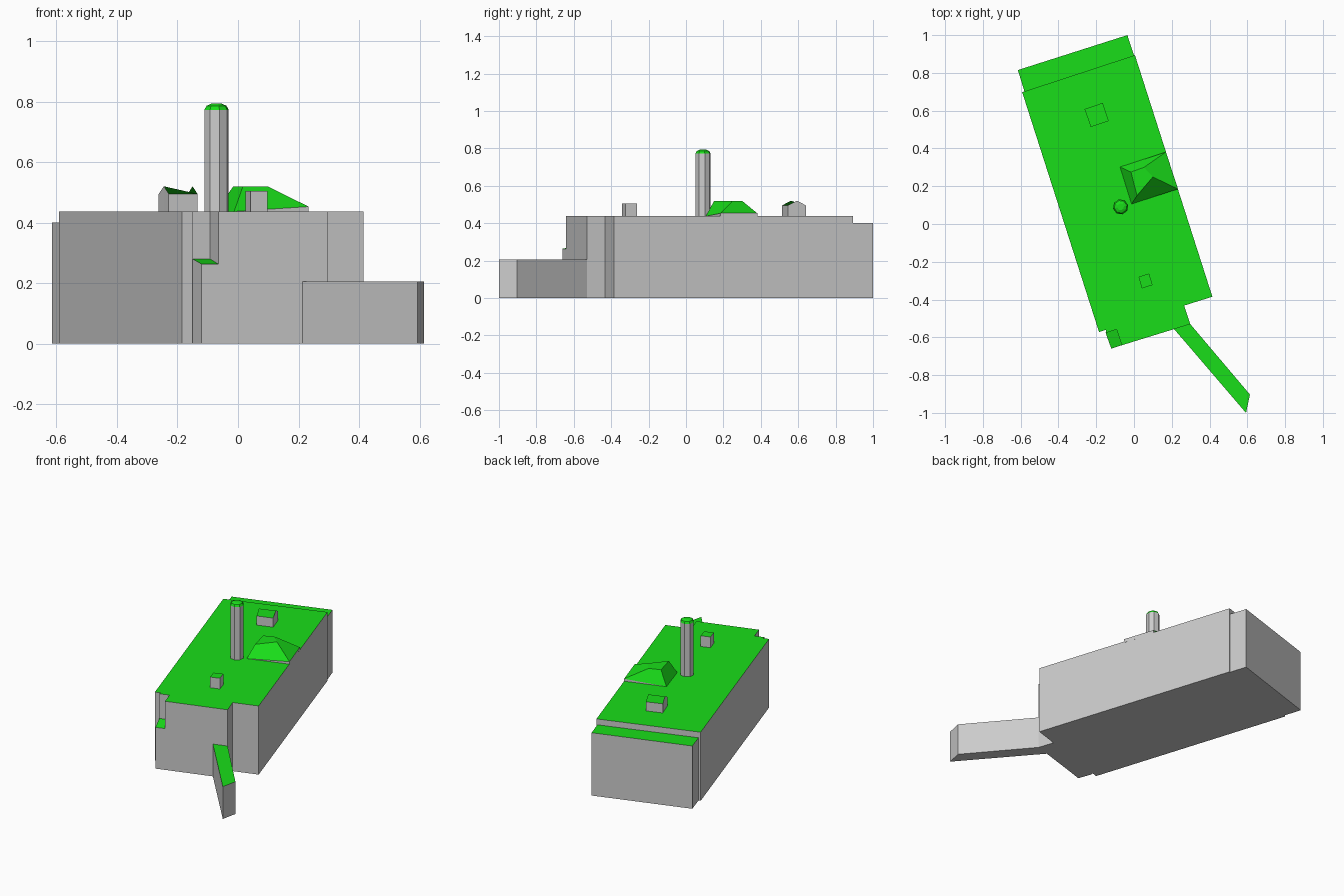
import bpy, bmesh, math

if "Cube" in bpy.data.objects:
    bpy.data.objects.remove(bpy.data.objects["Cube"])

green = bpy.data.materials.new("roof_green")
green.diffuse_color = (0.01, 0.73, 0.01, 1)
green.use_nodes = True
green.node_tree.nodes["Principled BSDF"].inputs["Base Color"].default_value = green.diffuse_color


def loft(name, rings):
    """Skin stacked rings of 3D points, cap both ends, colour upward faces."""
    bm = bmesh.new()
    rows = [[bm.verts.new(p) for p in ring] for ring in rings]
    n = len(rows[0])
    for a, b in zip(rows, rows[1:]):
        for i in range(n):
            j = (i + 1) % n
            bm.faces.new((a[i], a[j], b[j], b[i]))
    bm.faces.new(rows[0][::-1])
    bm.faces.new(rows[-1])
    bmesh.ops.remove_doubles(bm, verts=bm.verts, dist=0.0005)
    bmesh.ops.recalc_face_normals(bm, faces=bm.faces)
    me = bpy.data.meshes.new(name)
    me.materials.append(None)
    me.materials.append(green)
    for f in bm.faces:
        f.normal_update()
        f.material_index = 1 if f.normal.z > 0.2 else 0
    bm.to_mesh(me)
    bm.free()
    ob = bpy.data.objects.new(name, me)
    bpy.context.collection.objects.link(ob)
    return ob


def at(pts, *z):
    """Lift a 2D outline to one height, or to one height per point."""
    zs = z if len(z) > 1 else z * len(pts)
    return [(x, y, h) for (x, y), h in zip(pts, zs)]


def prism(name, pts, z0, z1):
    return loft(name, [at(pts, z0), at(pts, z1)])


ROOF = 0.437

# main hall with notched corners
prism("main_hall", [(-0.592, 0.698), (-0.185, -0.572), (-0.148, -0.560),
                    (-0.150, -0.577), (-0.092, -0.558), (-0.065, -0.642),
                    (0.298, -0.530), (0.265, -0.432), (0.415, -0.385),
                    (0.005, 0.894)], 0, ROOF)

# sloped porch filling the front notch
porch = [(-0.150, -0.577), (-0.120, -0.660), (-0.065, -0.642), (-0.092, -0.558)]
loft("porch", [at(porch, 0), at(porch, 0.28, 0.263, 0.263, 0.28)])

# slightly lower rear block
prism("rear_block", [(-0.615, 0.815), (-0.580, 0.702), (0.000, 0.892),
                     (-0.035, 1.0)], 0, 0.40)

# low narrow wing
prism("low_wing", [(0.212, -0.556), (0.593, -1.0), (0.614, -0.903),
                   (0.298, -0.530)], 0, 0.206)

# small roof box
prism("roof_box", [(0.024, -0.28), (0.042, -0.341), (0.098, -0.323),
                   (0.080, -0.262)], 0.43, 0.505)

# gabled roof hatch
hatch = [(-0.262, 0.608), (-0.245, 0.561), (-0.229, 0.514),
         (-0.134, 0.545), (-0.150, 0.594), (-0.166, 0.641)]
loft("gabled_hatch", [at(hatch, 0.43),
                      at(hatch, 0.495, 0.52, 0.495, 0.495, 0.52, 0.495)])

# hipped skylight
base = [(-0.074, 0.302), (-0.013, 0.106), (0.233, 0.185), (0.169, 0.381)]
top = [(-0.016, 0.275), (0.016, 0.150), (0.100, 0.249), (0.053, 0.300)]
loft("hipped_skylight", [at(base, 0.43), at(base, ROOF, ROOF, 0.453, 0.453),
                         at(top, 0.519)])


# chimney with domed cap
def ring(r, z, n=8):
    return [(-0.071 + r * math.cos(2 * math.pi * (i + 0.3) / n),
             0.091 + r * math.sin(2 * math.pi * (i + 0.3) / n), z)
            for i in range(n)]


loft("chimney", [ring(0.041, 0.43), ring(0.041, 0.773),
                 ring(0.034, 0.786), ring(0.018, 0.793)])
